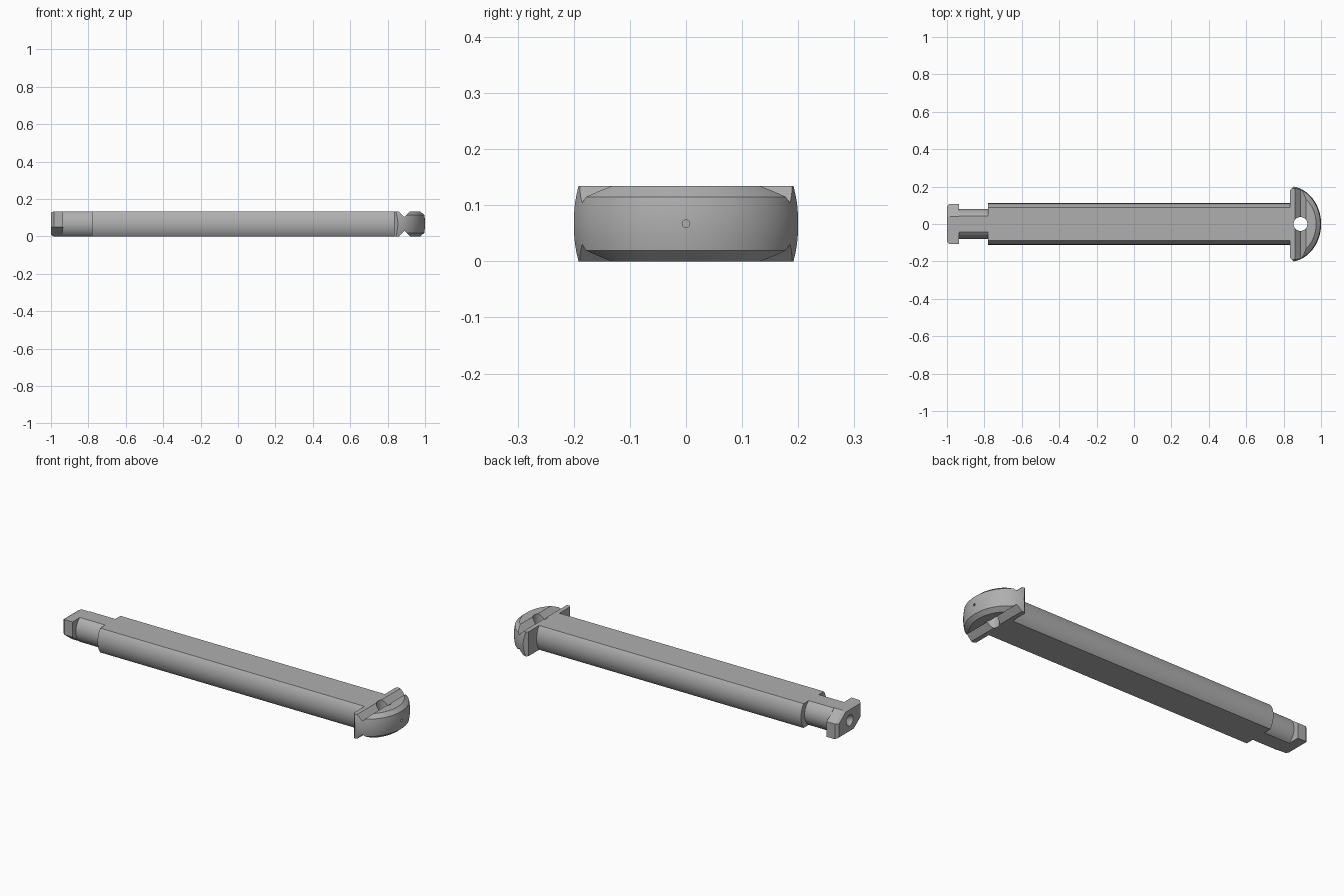
import bpy, bmesh, math
from mathutils import Vector

cube = bpy.data.objects.get("Cube")
if cube:
    bpy.data.objects.remove(cube, do_unlink=True)

H = 0.134          # overall thickness
MID = H / 2
GROOVE_X = 0.89    # line of the V groove across the head

steel = bpy.data.materials.new("grey_steel")
steel.use_nodes = True
GREY = (0.43, 0.43, 0.43, 1)
steel.diffuse_color = GREY
steel.node_tree.nodes["Principled BSDF"].inputs["Base Color"].default_value = GREY


def loft(name, rings, cuts=()):
    """Closed skin over matching rings, then trimmed by (point, normal) planes."""
    bm = bmesh.new()
    loops = [[bm.verts.new(p) for p in ring] for ring in rings]
    n = len(loops[0])
    for a, b in zip(loops, loops[1:]):
        for i in range(n):
            j = (i + 1) % n
            bm.faces.new((a[i], a[j], b[j], b[i]))
    bm.faces.new(loops[0][::-1])
    bm.faces.new(loops[-1])
    for point, normal in cuts:
        geom = bm.verts[:] + bm.edges[:] + bm.faces[:]
        bmesh.ops.bisect_plane(bm, geom=geom, dist=1e-6, plane_co=point,
                               plane_no=Vector(normal).normalized(), clear_outer=True)
        bmesh.ops.holes_fill(bm, edges=[e for e in bm.edges if e.is_boundary], sides=0)
    bmesh.ops.recalc_face_normals(bm, faces=bm.faces[:])
    mesh = bpy.data.meshes.new(name)
    bm.to_mesh(mesh)
    bm.free()
    mesh.materials.append(steel)
    obj = bpy.data.objects.new(name, mesh)
    bpy.context.collection.objects.link(obj)
    return obj


def activate(obj):
    bpy.ops.object.select_all(action='DESELECT')
    obj.select_set(True)
    bpy.context.view_layer.objects.active = obj


def drill(obj, r1, r2, depth, loc, rot):
    """Subtract a cylinder or cone."""
    bpy.ops.mesh.primitive_cone_add(vertices=48, radius1=r1, radius2=r2, depth=depth,
                                    location=loc, rotation=rot)
    cutter = bpy.context.object
    cutter.hide_render = True
    cutter.data.materials.append(steel)
    mod = obj.modifiers.new("hole", 'BOOLEAN')
    mod.operation, mod.solver, mod.object = 'DIFFERENCE', 'EXACT', cutter
    activate(obj)
    bpy.ops.object.modifier_apply(modifier=mod.name)
    bpy.data.objects.remove(cutter, do_unlink=True)


def flat_round(radius, x, steps=20):
    """Round bar section with flats on top and bottom."""
    a = math.asin(MID / radius)
    arc = [-a + 2 * a * i / steps for i in range(steps + 1)]
    return [(x, s * radius * math.cos(t), MID + s * radius * math.sin(t))
            for s in (1, -1) for t in arc]


def lathe(name, profile, cuts):
    """Elliptical turned body centred on the head."""
    turn = [2 * math.pi * i / 128 for i in range(128)]
    rings = [[(0.825 + 0.864 * r * math.cos(t), r * math.sin(t), z) for t in turn]
             for r, z in profile]
    return loft(name, rings, cuts)


# Shaft and the thinner neck
shaft = loft("shaft", [flat_round(0.111, x) for x in (-0.78, 0.835)])
neck = loft("neck", [flat_round(0.08, x) for x in (-0.935, -0.78)])

# Locking tip: block with two opposite corners cut away, eased at the end
half = [(-0.108, MID), (-0.108, -0.017), (-0.04, -MID)]
section = half + [(-y, -z) for y, z in half]
tip = loft("locking_tip", [[(x, y * s, MID + z * s) for y, z in section]
                           for x, s in ((-1, 0.88), (-0.985, 1), (-0.935, 1))])

# Head: barrel-sided back strip and chamfered front, split by the V groove
barrel = [(0.203 - 0.01 * (k / 5) ** 2, MID + MID * k / 5) for k in range(-5, 6)]
edge = 0.019
inner = [p for p in barrel if edge < p[1] < H - edge]
chamfered = [(0.172, 0), (0.198, edge)] + inner + [(0.198, H - edge), (0.172, H)]
corner = [((0.835, s * 0.182, 0), (-1, s, 0)) for s in (1, -1)]
corner += [((0.835, s * 0.191, 0), (-0.45, s, 0)) for s in (1, -1)]


def groove(side):
    low = 0.03
    return [((GROOVE_X, 0, H - low), (side, 0, 1)), ((GROOVE_X, 0, low), (side, 0, -1)),
            ((GROOVE_X, 0, 0), (side, 0, 0))]


head_back = lathe("head_back", barrel, [((0.835, 0, 0), (-1, 0, 0))] + corner + groove(1))
head_front = lathe("head_front", chamfered, groove(-1))

# Cross hole through the head, and conical centre holes at both ends
for part in (head_back, head_front):
    drill(part, 0.037, 0.037, 0.4, (GROOVE_X, 0, MID), (0, 0, 0))
quarter = math.pi / 2
drill(head_front, 0.04, 0, 0.07, (0.977, 0, MID), (0, quarter, 0))
drill(tip, 0.036, 0, 0.06, (-0.98, 0, MID), (0, quarter, 0))

for obj in (shaft, neck, tip, head_back, head_front):
    activate(obj)
    bpy.ops.object.shade_smooth_by_angle(angle=math.radians(25))
